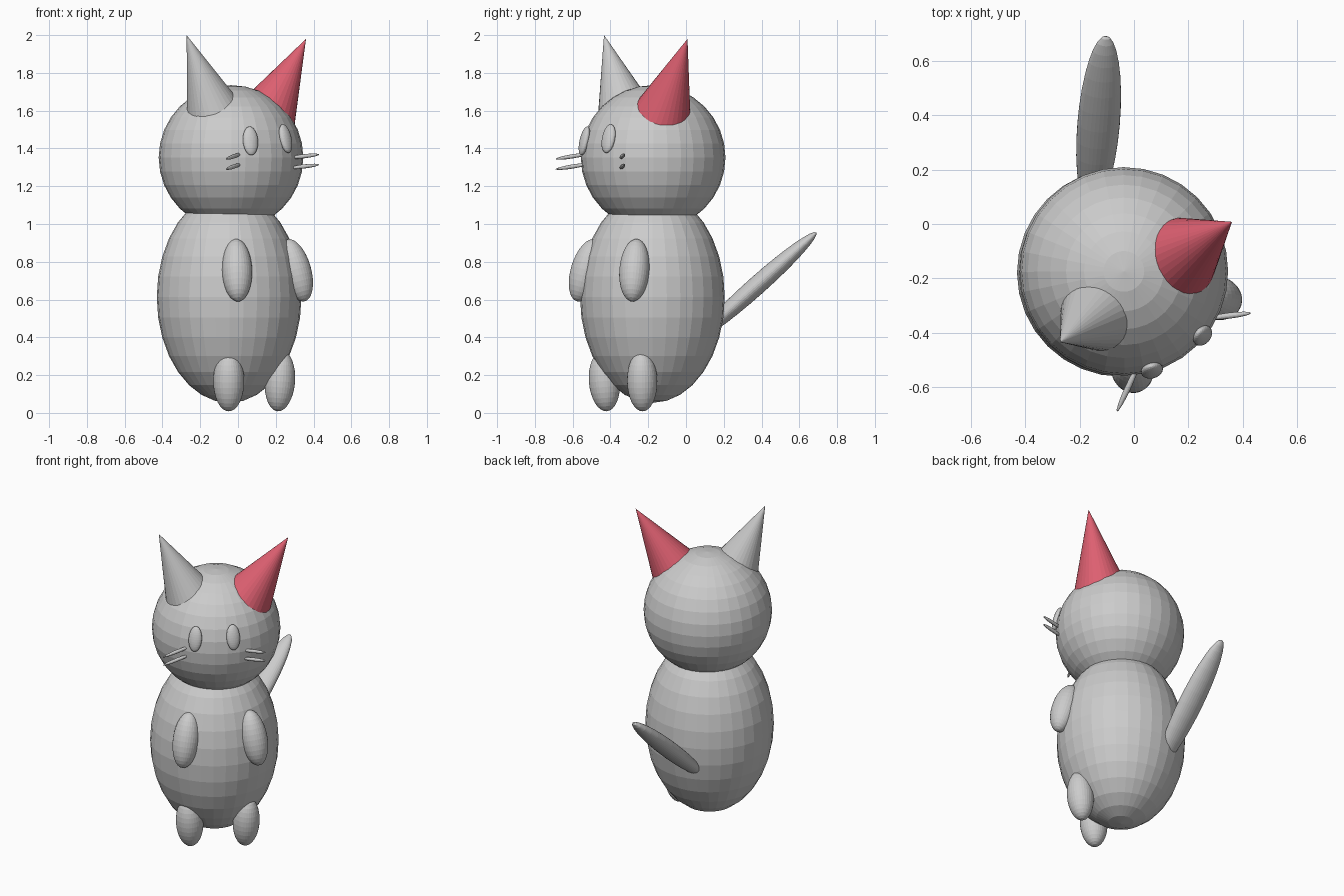
import bpy
from math import radians
from mathutils import Vector, Matrix

if "Cube" in bpy.data.objects:
    bpy.data.objects.remove(bpy.data.objects["Cube"])

TURN = radians(34)          # the whole figure faces front right
HEAD = Vector((-0.037, -0.174, 1.352))
BODY = Vector((-0.047, -0.178, 0.613))


def frame(long_axis, outward):
    """Rotation with local z along long_axis and local y towards outward."""
    z = Vector(long_axis).normalized()
    x = Vector(outward).cross(z).normalized()
    y = z.cross(x)
    return Matrix((x, y, z)).transposed().to_4x4()


def ellipsoid(name, centre, radii, rot=None, segs=32, rings=16):
    bpy.ops.mesh.primitive_uv_sphere_add(segments=segs, ring_count=rings, radius=1)
    ob = bpy.context.object
    ob.name = name
    rot = rot or Matrix.Rotation(TURN, 4, 'Z')
    ob.matrix_world = Matrix.Translation(centre) @ rot @ Matrix.Diagonal((*radii, 1))
    return ob


def ear(name, tip, through, length=0.46, slope=0.335):
    """Cone with its point at tip and its axis passing the point through."""
    tip, axis = Vector(tip), (Vector(tip) - Vector(through)).normalized()
    bpy.ops.mesh.primitive_cone_add(vertices=32, radius1=length * slope, depth=length)
    ob = bpy.context.object
    ob.name = name
    ob.matrix_world = (Matrix.Translation(tip - axis * length / 2)
                       @ axis.to_track_quat('Z', 'Y').to_matrix().to_4x4())
    return ob


def limb(name, centre, width, half, lean):
    """Upright ellipsoid whose lower end leans away from the body axis by lean."""
    c = Vector(centre)
    out = Vector((c.x - BODY.x, c.y - BODY.y, 0)).normalized()
    axis = Vector((0, 0, 1)) - out * lean
    ellipsoid(name, c, (width, width, half), frame(axis, out))


# Body and head
ellipsoid("body", BODY, (0.383, 0.383, 0.56))
ellipsoid("head", HEAD, (0.383, 0.383, 0.383))

# Ears
ear("left_ear", (-0.272, -0.434, 2.0), (-0.148, -0.338, 1.65))
red_ear = ear("right_ear", (0.36, 0.008, 1.98), (0.185, -0.107, 1.635))
red = bpy.data.materials.new("red")
red.diffuse_color = (0.75, 0.12, 0.17, 1)
red.use_nodes = True
red.node_tree.nodes["Principled BSDF"].inputs["Base Color"].default_value = red.diffuse_color
red_ear.data.materials.append(red)

# Eyes, lying flat on the head
for side, c in (("left", (0.066, -0.538, 1.44)), ("right", (0.252, -0.41, 1.452))):
    out = (Vector(c) - HEAD).normalized()
    up = Vector((0, 0, 1)) - out * out.z
    ellipsoid(side + "_eye", c, (0.041, 0.024, 0.078), frame(up, out))

# Whiskers, upper and lower on each cheek
for side, root, tip in (("left", (0.0, -0.553, 1.366), (-0.063, -0.69, 1.344)),
                        ("right", (0.307, -0.342, 1.354), (0.43, -0.327, 1.368))):
    for level, drop in (("upper", 0), ("lower", 0.054)):
        a, b = Vector(root), Vector(tip)
        a.z -= drop
        b.z -= drop
        a -= (b - a) * 0.3
        ellipsoid(f"{side}_{level}_whisker", (a + b) / 2,
                  (0.011, 0.011, (b - a).length / 2),
                  frame(b - a, (0, 0, 1)), 16, 8)

# Arms and legs
limb("left_arm", (-0.005, -0.53, 0.755), 0.08, 0.171, 0.3)
limb("right_arm", (0.307, -0.273, 0.755), 0.08, 0.171, 0.3)
limb("left_leg", (-0.049, -0.432, 0.168), 0.082, 0.16, -0.08)
limb("right_leg", (0.222, -0.232, 0.168), 0.08, 0.16, -0.08)

# Tail, a flattened ellipsoid rising backwards
tip, mid = Vector((-0.103, 0.69, 0.955)), Vector((-0.13, 0.37, 0.67))
ellipsoid("tail", mid, (0.078, 0.05, (tip - mid).length), frame(tip - mid, (0, -0.66, 0.75)))
